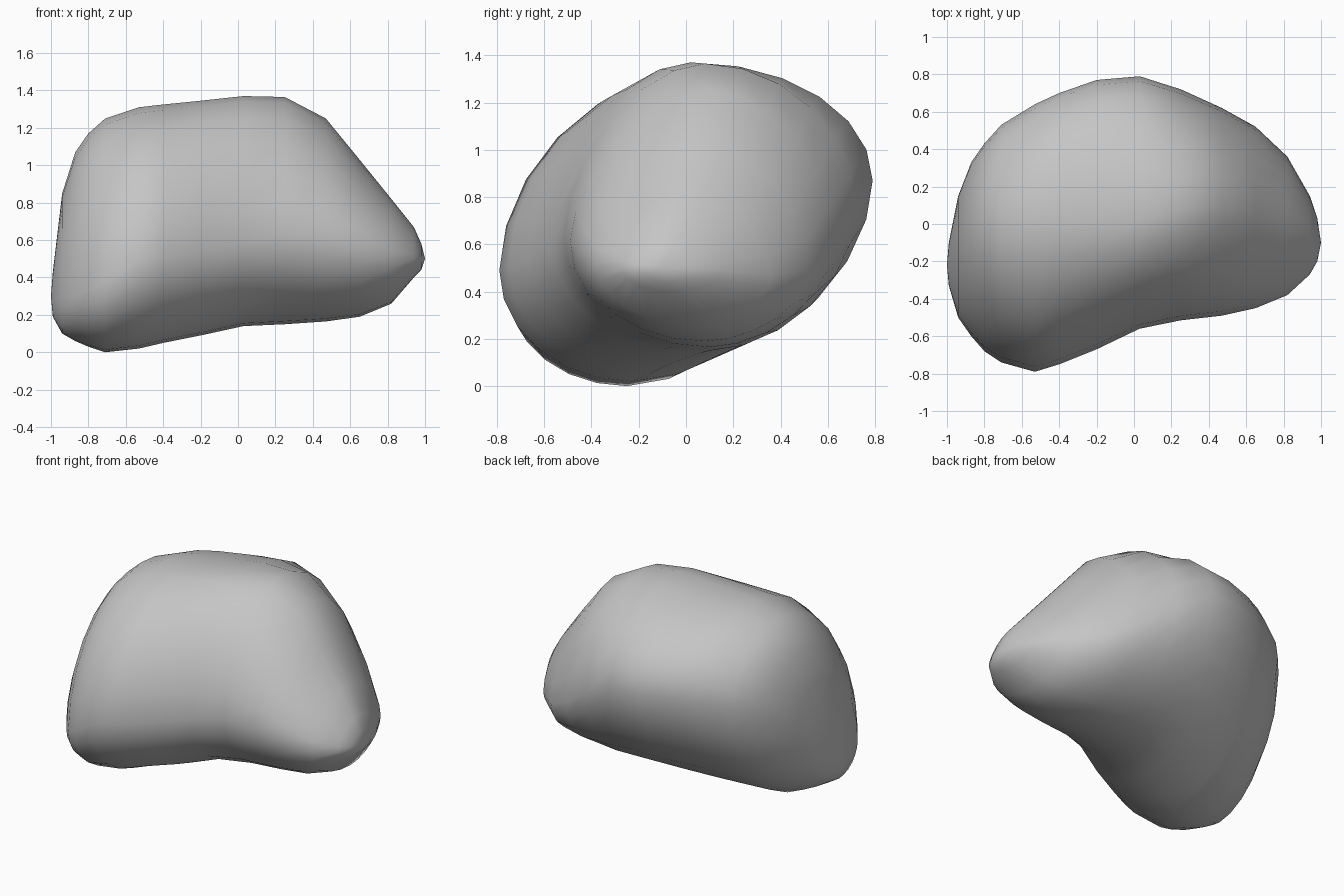
import bpy
import bmesh
import math

# Remove the default cube
default_cube = bpy.data.objects.get("Cube")
if default_cube:
    bpy.data.objects.remove(default_cube, do_unlink=True)

SIDES = 24

# Slices along the length of the rock:
# (x, top y, top z, back y, back z, bottom y, bottom z, front y, front z)
SLICES = [
    (-.99, -.2, .43, -.1, .32, -.26, .19, -.33, .28),
    (-.94, -.1, .85, .15, .6, -.3, .1, -.5, .29),
    (-.87, -.04, 1.07, .33, .72, -.28, .06, -.6, .3),
    (-.8, -.03, 1.17, .43, .78, -.27, .03, -.68, .33),
    (-.71, -.02, 1.25, .53, .82, -.25, 0, -.74, .38),
    (-.53, -.01, 1.31, .64, .86, -.23, .02, -.79, .49),
    (-.4, 0, 1.325, .7, .88, -.16, .05, -.75, .51),
    (-.2, 0, 1.345, .77, .88, -.08, .09, -.67, .54),
    (.03, .02, 1.37, .79, .87, .06, .14, -.56, .58),
    (.25, .08, 1.365, .72, .74, .1, .15, -.515, .63),
    (.47, .1, 1.25, .62, .59, .1, .165, -.49, .61),
    (.65, .06, 1.03, .52, .49, .08, .19, -.45, .57),
    (.82, 0, .82, .36, .47, .04, .26, -.38, .52),
    (.94, -.06, .67, .15, .49, -.05, .4, -.27, .5),
    (.98, -.08, .58, .03, .49, -.08, .44, -.2, .5),
]
RIGHT_TIP = (-1, -.22, .3)
LEFT_TIP = (1, -.1, .5)

# How flat each quarter is, and how much flatter it gets towards the left end:
# top to back, back to bottom, bottom to front, front to top
FLATNESS = ((.99, .15), (1.1, 0), (1, 0), (1.09, .2))


def section(x, top_y, top_z, back_y, back_z, bottom_y, bottom_z, front_y, front_z):
    """Slanted oval made of four rounded quarters between its extreme points."""
    corners = [(top_y, top_z), (back_y, back_z), (bottom_y, bottom_z), (front_y, front_z)]
    steps = SIDES // len(corners)
    points = []
    for quarter, start in enumerate(corners):
        end = corners[(quarter + 1) % len(corners)]
        base, growth = FLATNESS[quarter]
        power = base + growth * max(x, 0)
        for step in range(steps):
            angle = math.pi / 2 * step / steps
            rise = math.sin(angle) ** power
            fall = 1 - math.cos(angle) ** power
            # the tangent is horizontal at top and bottom, vertical at front and back
            y_mix, z_mix = (rise, fall) if quarter % 2 == 0 else (fall, rise)
            points.append((x,
                           start[0] + (end[0] - start[0]) * y_mix,
                           start[1] + (end[1] - start[1]) * z_mix))
    return points


def close_end(bm, ring, tip):
    """Fan of triangles from a ring to a tip."""
    centre = bm.verts.new(tip)
    for i, vert in enumerate(ring):
        bm.faces.new((vert, ring[(i + 1) % SIDES], centre))


# Stone colour
stone = bpy.data.materials.new("stone_grey")
stone.use_nodes = True
grey = (.56, .56, .56, 1)
stone.diffuse_color = grey
stone.node_tree.nodes["Principled BSDF"].inputs["Base Color"].default_value = grey

# Rock body lofted through the slices
bm = bmesh.new()
rings = [[bm.verts.new(point) for point in section(*values)] for values in SLICES]
for ring, following in zip(rings, rings[1:]):
    for i in range(SIDES):
        j = (i + 1) % SIDES
        bm.faces.new((ring[i], ring[j], following[j], following[i]))
close_end(bm, rings[0], RIGHT_TIP)
close_end(bm, rings[-1], LEFT_TIP)
bmesh.ops.recalc_face_normals(bm, faces=bm.faces)

mesh = bpy.data.meshes.new("rock")
bm.to_mesh(mesh)
bm.free()
mesh.materials.append(stone)
for polygon in mesh.polygons:
    polygon.use_smooth = True
rock = bpy.data.objects.new("rock", mesh)
bpy.context.collection.objects.link(rock)
